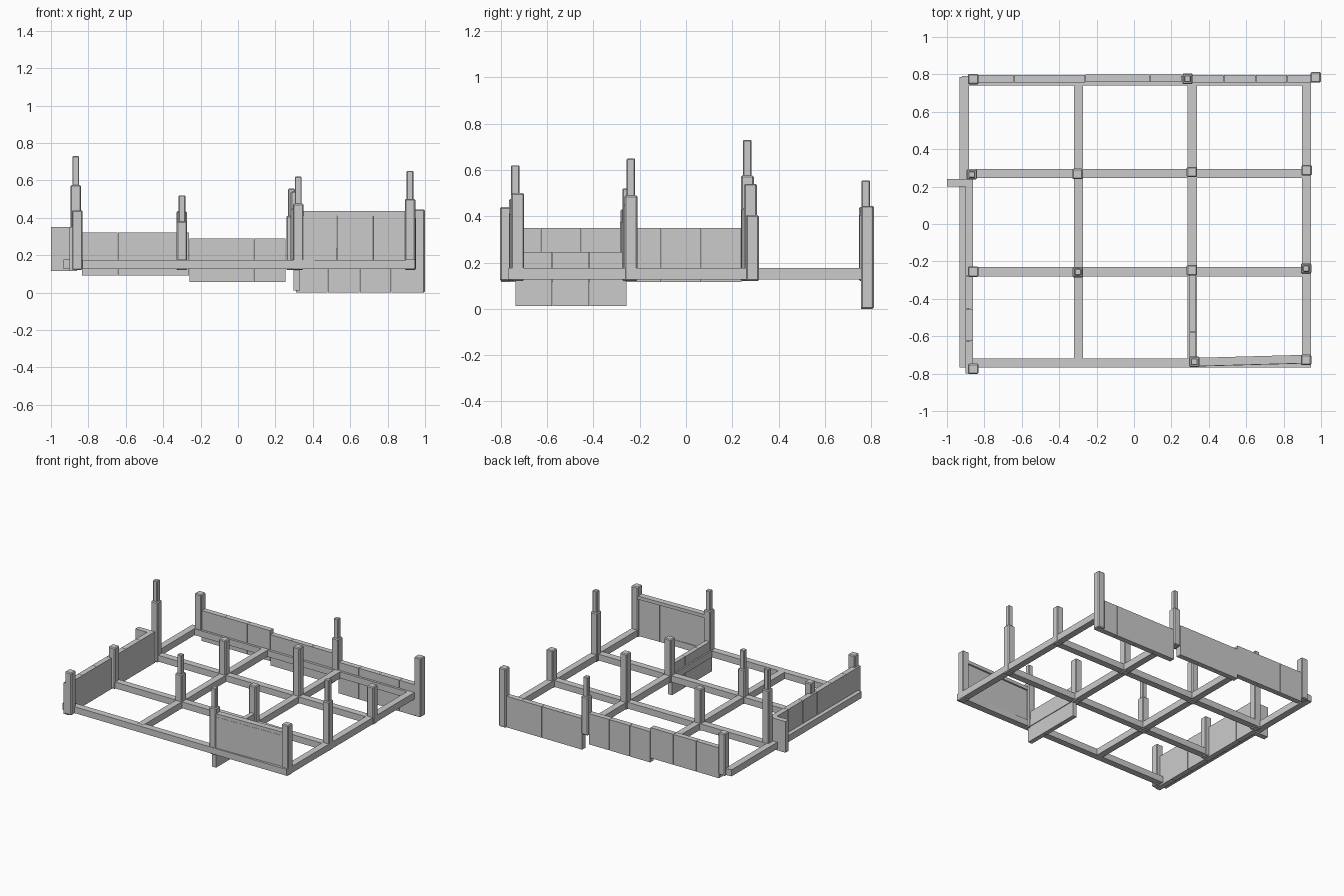
import bpy, bmesh
from math import atan2, hypot
from mathutils import Matrix, Vector

if "Cube" in bpy.data.objects:
    bpy.data.objects.remove(bpy.data.objects["Cube"])


def box(name, x0, x1, y0, y1, z0, z1, bevel=0):
    """Axis-aligned box between the given limits, optionally chamfered."""
    me = bpy.data.meshes.new(name)
    bm = bmesh.new()
    c = Vector(((x0 + x1) / 2, (y0 + y1) / 2, (z0 + z1) / 2))
    size = Matrix.Diagonal((x1 - x0, y1 - y0, z1 - z0, 1))
    bmesh.ops.create_cube(bm, size=1, matrix=size)
    bm.to_mesh(me)
    bm.free()
    ob = bpy.data.objects.new(name, me)
    ob.location = c
    bpy.context.collection.objects.link(ob)
    if bevel:
        mod = ob.modifiers.new("chamfer", 'BEVEL')
        mod.width = bevel
        mod.segments = 1
    return ob


def post(name, x, y, top, thin_top=None, z0=0.12):
    """Square post, with a slimmer upper length where thin_top is given."""
    box(name, x - .028, x + .028, y - .028, y + .028, z0, top, .006)
    if thin_top:
        box(name + "_upper", x - .018, x + .018, y - .018, y + .018,
            top - .02, thin_top, .004)


def wall(name, a, b, z0, z1, panels, thick=.034):
    """Row of flat panels from point a to point b, with fine seams."""
    dx, dy = b[0] - a[0], b[1] - a[1]
    width = hypot(dx, dy) / panels
    for i in range(panels):
        t = (i + .5) / panels
        ob = box(f"{name}_panel", -width / 2 + .001, width / 2 - .001,
                 -thick / 2, thick / 2, z0, z1)
        ob.location.x, ob.location.y = a[0] + dx * t, a[1] + dy * t
        ob.rotation_euler.z = atan2(dy, dx)


# Floor grid of beams
B0, B1 = .127, .175
for y, x0, x1 in [(-.743, -.93, .945), (-.255, -.89, .92),
                  (.27, -.89, .92), (.765, -.92, .945)]:
    box("cross_beam", x0, x1, y - .025, y + .025, B0, B1)
for x, y0, y1 in [(-.907, -.768, .785), (-.297, -.74, .76),
                  (.312, -.74, .76), (.922, -.766, .788)]:
    box("long_beam", x - .025, x + .025, y0, y1, B0 - .001, B1 + .001)

# Posts: x, y, shoulder height, slim top height
for x, y, top, thin in [
        (-.86, -.775, .44, None), (-.86, -.255, .43, None),
        (-.868, .265, .575, .73), (-.86, .775, .44, None),
        (-.30, -.257, .38, .52), (-.302, .268, .435, None),
        (.322, -.737, .475, .62), (.31, -.247, .45, None),
        (.31, .278, .54, None), (.286, .777, .41, .555),
        (.92, -.727, .50, None), (.92, -.238, .49, .65),
        (.923, .287, .405, None)]:
    post("post", x, y, top, thin)
post("corner_post", .971, .784, .445, z0=0)

# Back wall in three stepped lengths
wall("back_wall_left", (-.835, .777), (-.26, .777), .09, .32, 3, .04)
wall("back_wall_middle", (-.26, .779), (.255, .779), .057, .29, 3, .04)
wall("back_wall_right", (.31, .777), (.99, .777), 0, .235, 4, .04)

# Left wall with a short return at its end
wall("left_wall", (-.882, -.80), (-.882, .24), .115, .35, 6, .04)
box("left_wall_return", -1, -.89, .20, .24, .115, .35)

# Front wall with its cap rail, and the low inner wall
wall("front_wall", (.335, -.745), (.915, -.729), .127, .41, 3)
wall("front_cap_rail", (.335, -.738), (.915, -.722), .41, .435, 1, .045)
wall("inner_wall", (.315, -.737), (.315, -.257), .012, .245, 3)
